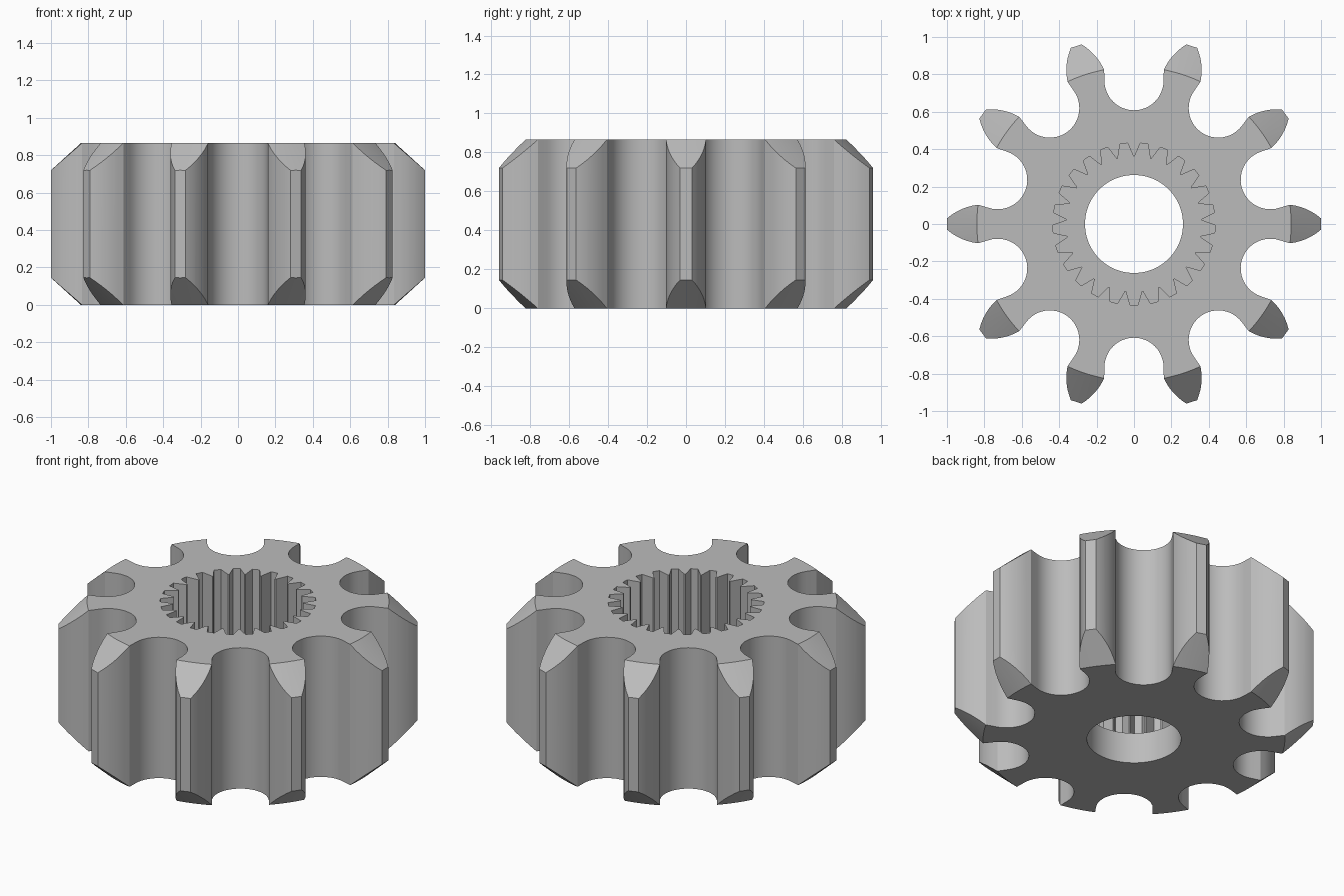
import bpy, bmesh
from math import pi, sin, cos, radians
from mathutils import Vector, Matrix

HEIGHT = 0.865
TEETH = 10
SPLINES = 25

cube = bpy.data.objects.get("Cube")
if cube:
    bpy.data.objects.remove(cube)

steel = bpy.data.materials.new("plain grey")
steel.use_nodes = True
grey = (0.5, 0.5, 0.5, 1)
steel.diffuse_color = grey
steel.node_tree.nodes["Principled BSDF"].inputs["Base Color"].default_value = grey


def add_object(name, bm):
    bmesh.ops.recalc_face_normals(bm, faces=bm.faces)
    mesh = bpy.data.meshes.new(name)
    bm.to_mesh(mesh)
    bm.free()
    mesh.materials.append(steel)
    obj = bpy.data.objects.new(name, mesh)
    bpy.context.collection.objects.link(obj)
    return obj


def prism(name, outline, bottom, top):
    bm = bmesh.new()
    face = bm.faces.new([bm.verts.new((p[0], p[1], bottom)) for p in outline])
    new = bmesh.ops.extrude_face_region(bm, geom=[face])["geom"]
    verts = [v for v in new if isinstance(v, bmesh.types.BMVert)]
    bmesh.ops.translate(bm, verts=verts, vec=(0, 0, top - bottom))
    return add_object(name, bm)


def lathe(name, profile, steps):
    # stacked rings closed by a cap at each end
    bm = bmesh.new()
    rings = [[bm.verts.new((r * cos(2 * pi * i / steps), r * sin(2 * pi * i / steps), z))
              for i in range(steps)] for r, z in profile]
    for a, b in zip(rings, rings[1:]):
        for i in range(steps):
            j = (i + 1) % steps
            bm.faces.new((a[i], a[j], b[j], b[i]))
    bm.faces.new(rings[0])
    bm.faces.new(rings[-1])
    return add_object(name, bm)


def repeat(points, count, start=0):
    return [Matrix.Rotation(start + 2 * pi * k / count, 2) @ Vector(p)
            for k in range(count) for p in points]


def combine(target, tool, operation):
    mod = target.modifiers.new(operation, 'BOOLEAN')
    mod.operation = operation
    mod.solver = 'EXACT'
    mod.object = tool
    bpy.ops.object.select_all(action='DESELECT')
    bpy.context.view_layer.objects.active = target
    target.select_set(True)
    bpy.ops.object.modifier_apply(modifier=mod.name)
    bpy.data.objects.remove(tool)


# One tooth: bulged flank from shoulder to tip, mirrored
shoulder, tip = Vector((0.833, 0.103)), Vector((1.0, 0.03))
side = (tip - shoulder).normalized()
bulge = Vector((-side.y, side.x)) * 0.014
flank = [shoulder.lerp(tip, t / 6) + bulge * (4 * t / 6 * (1 - t / 6)) for t in range(7)]
tooth = [Vector((p.x, -p.y)) for p in flank] + flank[::-1]

# Round gap that follows the tooth
turn = Matrix.Rotation(pi / TEETH, 2)
gap = [turn @ Vector((0.766 + 0.158 * cos(a), 0.158 * sin(a)))
       for a in (radians(270 - 180 * i / 24) for i in range(25))]

gear = prism("toothed_wheel", repeat(tooth + gap, TEETH), 0, HEIGHT)

# Conical chamfer on both ends of the teeth
slope = 0.145 / 0.16
cone = [(0.74, -0.1 * slope), (1.05, 0.21 * slope)]
cone += [(r, HEIGHT - z) for r, z in reversed(cone)]
combine(gear, lathe("chamfer_envelope", cone, 180), 'INTERSECT')

# Splined socket from the top, plain round bore below
def polar(r, degrees):
    return (r * cos(radians(degrees)), r * sin(radians(degrees)))

groove = [polar(0.362, -6.6), polar(0.434, -2.7), polar(0.434, 2.7), polar(0.362, 6.6)]
combine(gear, prism("spline_cutter", repeat(groove, SPLINES, -pi / 2), 0.19, HEIGHT + 0.1),
        'DIFFERENCE')
combine(gear, lathe("bore_cutter", [(0.262, -0.1), (0.262, 0.3)], 96), 'DIFFERENCE')

bpy.ops.object.shade_smooth_by_angle(angle=radians(22))
